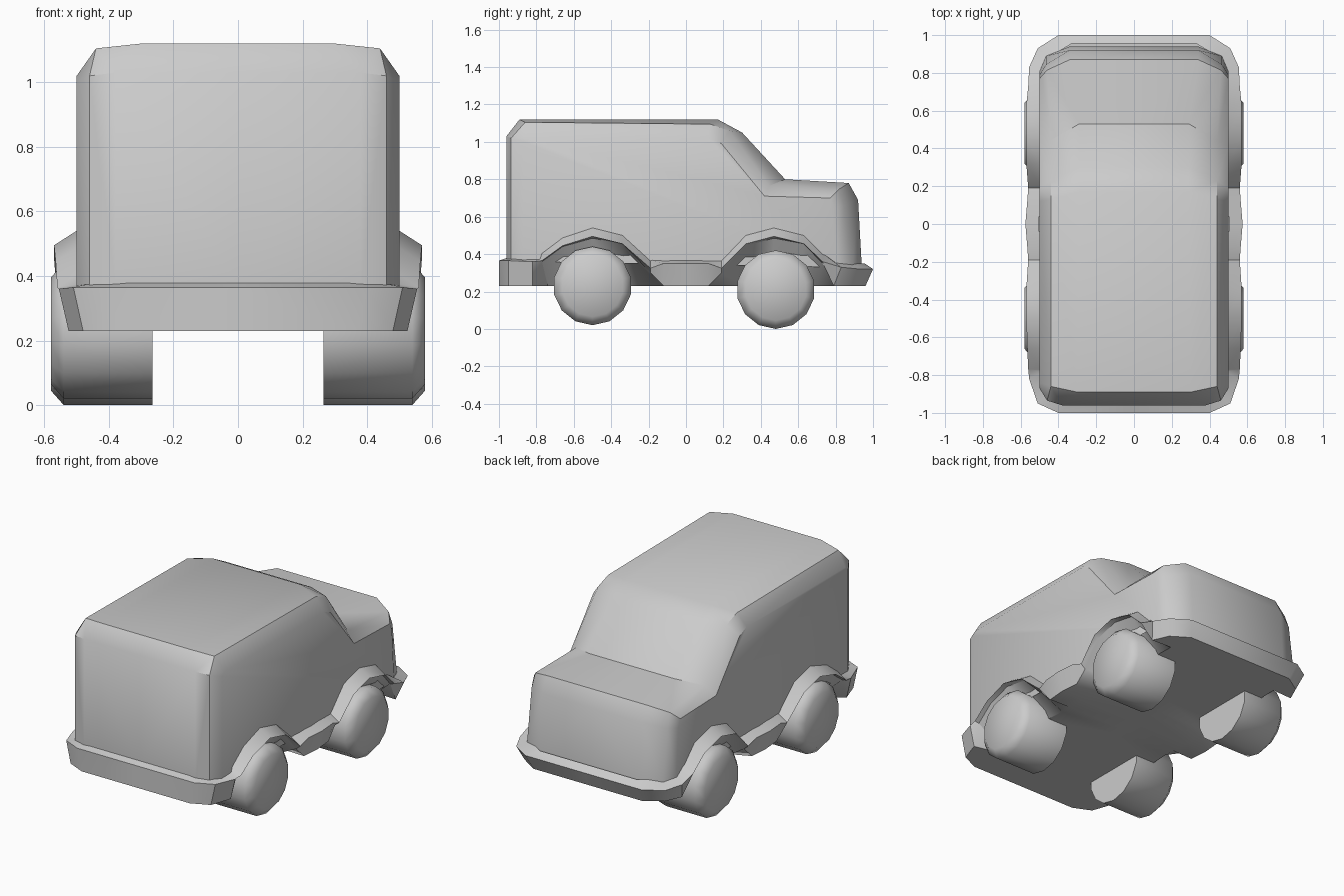
import bpy, bmesh, math
from mathutils import Matrix

if "Cube" in bpy.data.objects:
    bpy.data.objects.remove(bpy.data.objects["Cube"])


def finish(bm, name, angle=38, mirror=True):
    bmesh.ops.remove_doubles(bm, verts=bm.verts, dist=1e-5)
    bmesh.ops.recalc_face_normals(bm, faces=bm.faces)
    me = bpy.data.meshes.new(name)
    bm.to_mesh(me)
    bm.free()
    ob = bpy.data.objects.new(name, me)
    bpy.context.collection.objects.link(ob)
    if mirror:
        mod = ob.modifiers.new("mirror", 'MIRROR')
        mod.use_axis = (True, False, False)
        mod.merge_threshold = 0.0005
    bpy.ops.object.select_all(action='DESELECT')
    ob.select_set(True)
    bpy.context.view_layer.objects.active = ob
    bpy.ops.object.shade_smooth_by_angle(angle=math.radians(angle))
    return ob


def loft(bm, rows):
    """Bridge equal-length rows of points with quads; returns vertex rows."""
    vs = [[bm.verts.new(p) for p in row] for row in rows]
    for a, b in zip(vs, vs[1:]):
        for i in range(len(a) - 1):
            bm.faces.new((a[i], a[i + 1], b[i + 1], b[i]))
    return vs


# Body shell: matching long profiles from the middle out to the side
inner = [(.38, -.96, .36), (.38, -.96, 1.03), (.30, -.89, 1.12), (.29, .17, 1.12),
         (.29, .30, 1.05), (.29, .53, .80), (.34, .87, .78), (.34, .92, .69), (.34, .94, .33)]
shoulder = [(.46, -.935, .36), (.46, -.935, 1.02), (.44, -.86, 1.105), (.44, .13, 1.095),
            (.44, .23, 1.06), (.44, .445, .765), (.46, .815, .745), (.465, .845, .66), (.465, .89, .33)]
side = [(.50, -.87, .36), (.50, -.87, 1.0), (.50, -.84, 1.02), (.50, .12, 1.02),
        (.50, .19, .99), (.50, .42, .71), (.50, .77, .70), (.50, .79, .65), (.50, .81, .33)]
bm = bmesh.new()
rows = loft(bm, [[(0, y, z) for x, y, z in inner], inner, shoulder, side])
bm.faces.new(rows[-1])
finish(bm, "body_shell")

# Bumper and fender skirt: stations (x, y, top z, low z) from rear to front
stations = [(0, -1, .38, .23), (.40, -1, .38, .23), (.51, -.95, .38, .23), (.555, -.82, .375, .23),
            (.56, -.77, .41, .36), (.565, -.66, .49, .44), (.57, -.50, .54, .485),
            (.57, -.34, .50, .455), (.56, -.19, .37, .30), (.565, -.12, .365, .23),
            (.575, 0, .365, .23), (.565, .12, .365, .23), (.56, .19, .37, .30),
            (.57, .32, .50, .445), (.57, .47, .54, .485), (.57, .63, .50, .455),
            (.56, .73, .405, .35), (.555, .83, .36, .23), (.51, .93, .35, .23),
            (.40, 1, .35, .23), (0, 1, .35, .23)]
bm = bmesh.new()
rows = []
for x, y, top, low in stations:
    arch = low > .24
    end = abs(y) > .8
    drop = .045 if arch else (.03 if y > .8 else .015)
    rows.append([(max(x - .07, 0), y * .955 if end else y, top),
                 (x, y, top - drop),
                 (max(x - .03, 0), y - .04 if y > .8 else y, low),
                 (x * .7, y * .96, .23),
                 (0, y * .96, .23)])
loft(bm, rows)
finish(bm, "bumper_and_fenders", 32)

# Wheels: wide drums with a rounded outer rim
for label, y, z in (("rear", -.50, .23), ("front", .48, .21)):
    bm = bmesh.new()
    rings = []
    for x, r in ((.265, .21), (.54, .21), (.58, .165)):
        rings.append([(x, y + r * math.sin(a), z + r * math.cos(a))
                      for a in (math.tau * i / 14 for i in range(15))])
    loft(bm, rings)
    bmesh.ops.remove_doubles(bm, verts=bm.verts, dist=1e-4)
    bmesh.ops.holes_fill(bm, edges=[e for e in bm.edges if e.is_boundary], sides=0)
    finish(bm, label + "_wheels", 60)
